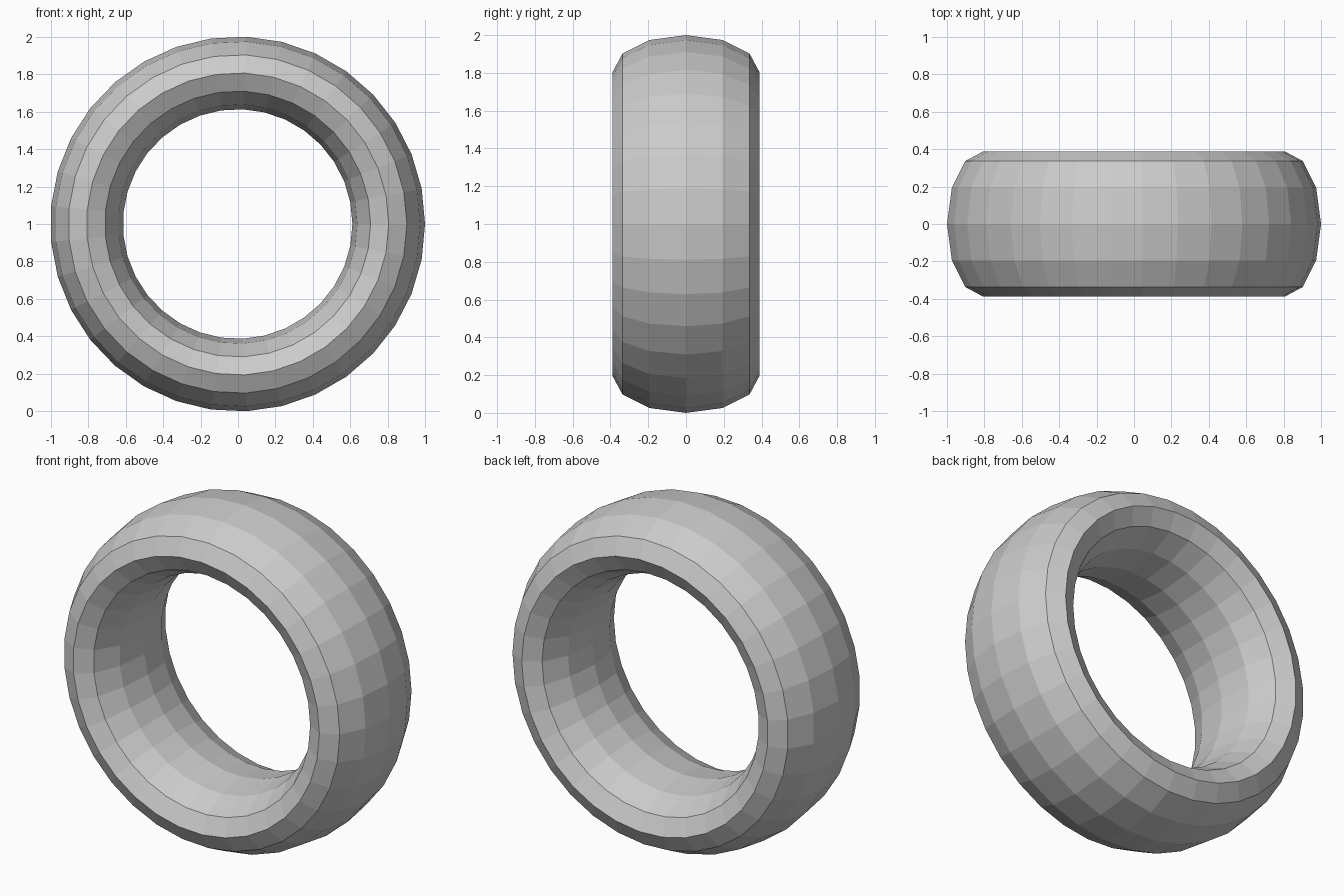
import bpy
import math

if "Cube" in bpy.data.objects:
    bpy.data.objects.remove(bpy.data.objects["Cube"])

# Low-poly ring: a torus standing upright, with its section stretched along y
R_OUT = 1.0011
MINOR = 0.194
bpy.ops.mesh.primitive_torus_add(
    major_segments=33, minor_segments=12,
    major_radius=R_OUT - MINOR, minor_radius=MINOR,
    location=(-0.002, 0, 1), rotation=(math.radians(90), 0, 0))
ring = bpy.context.object
ring.name = "ring"
ring.scale = (1, 1, 2.0)
bpy.ops.object.transform_apply(location=False, rotation=True, scale=True)
bpy.ops.object.shade_flat()
